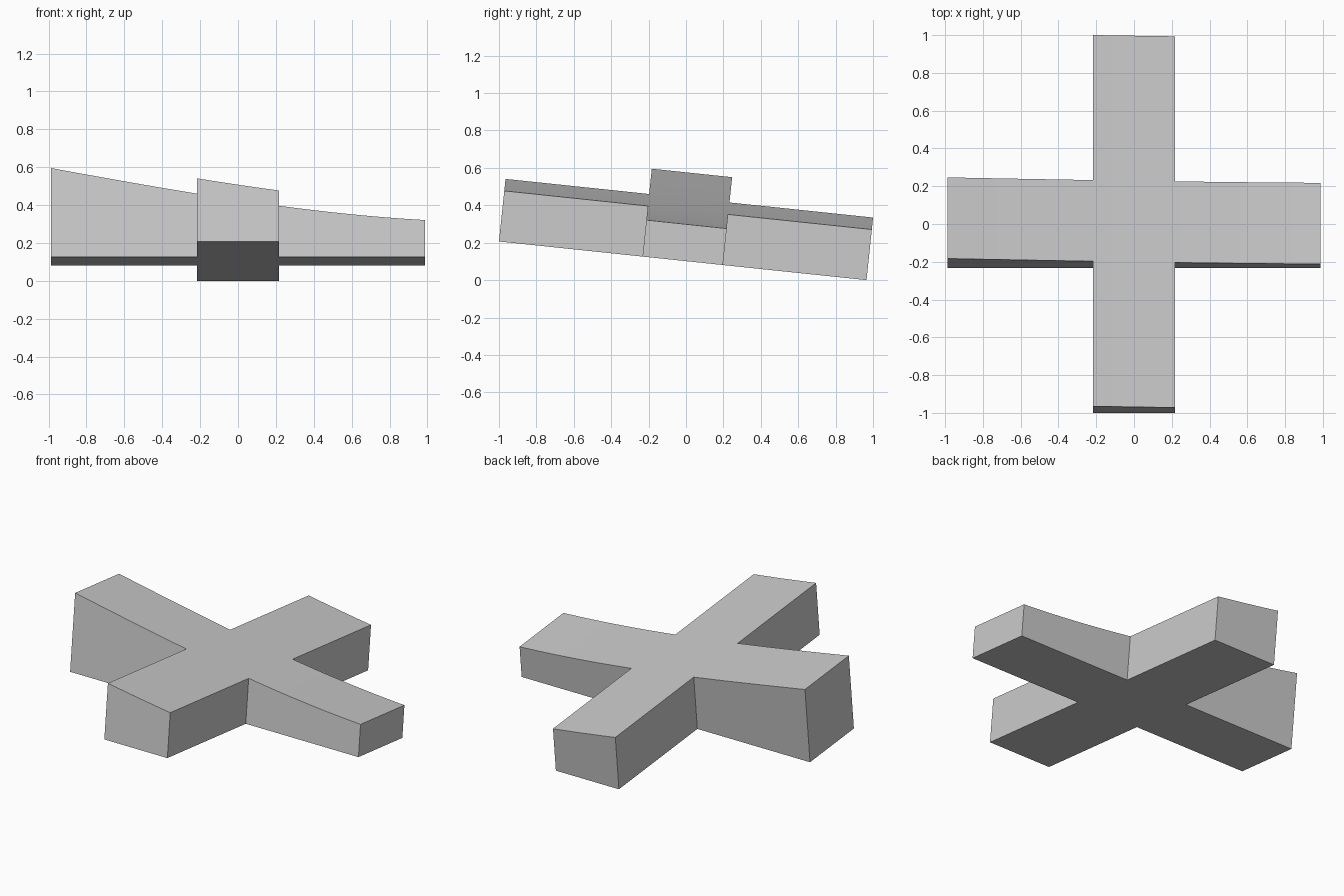
import bpy
import bmesh
import math
from mathutils import Vector

default = bpy.data.objects.get("Cube")
if default:
    bpy.data.objects.remove(default, do_unlink=True)

HALF_WIDTH = 0.216
HALF_SPAN = 0.988
TILT = math.radians(6)
CUTS = 32


def thickness(x):
    """Gently curved top, thick at one side arm and thin at the other."""
    return 0.3026 - 0.1495 * x + 0.0323 * x ** 2 + 0.01 * x ** 3


grey = bpy.data.materials.new("light grey")
grey.use_nodes = True
colour = (0.6, 0.6, 0.6, 1)
grey.diffuse_color = colour
grey.node_tree.nodes["Principled BSDF"].inputs["Base Color"].default_value = colour

# Central block
bm = bmesh.new()
bmesh.ops.create_cube(bm, size=2 * HALF_WIDTH)

# Four arms pulled out of the block's sides
for side in [f for f in bm.faces if abs(f.normal.z) < 0.5]:
    direction = side.normal.copy()
    arm = bmesh.ops.extrude_face_region(bm, geom=[side])["geom"]
    tip = [v for v in arm if isinstance(v, bmesh.types.BMVert)]
    bmesh.ops.translate(bm, verts=tip, vec=direction * (HALF_SPAN - HALF_WIDTH))
    if side.is_valid:
        bm.faces.remove(side)

# Crosswise cuts let the top follow its curve
for i in range(1, CUTS):
    x = HALF_SPAN * (2 * i / CUTS - 1)
    bmesh.ops.bisect_plane(bm, geom=bm.verts[:] + bm.edges[:] + bm.faces[:],
                           plane_co=Vector((x, 0, 0)), plane_no=Vector((1, 0, 0)))
for v in bm.verts:
    v.co.z = thickness(v.co.x) if v.co.z > 0 else 0
bmesh.ops.recalc_face_normals(bm, faces=bm.faces[:])

mesh = bpy.data.meshes.new("cross_block")
bm.to_mesh(mesh)
bm.free()
mesh.materials.append(grey)

# Whole cross leans down toward the back
cross = bpy.data.objects.new("cross_block", mesh)
bpy.context.collection.objects.link(cross)
cross.rotation_euler.x = -TILT
cross.location = (0, -0.0175, HALF_SPAN * math.sin(TILT))

bpy.context.view_layer.objects.active = cross
cross.select_set(True)
bpy.ops.object.shade_smooth_by_angle(angle=math.radians(30))
